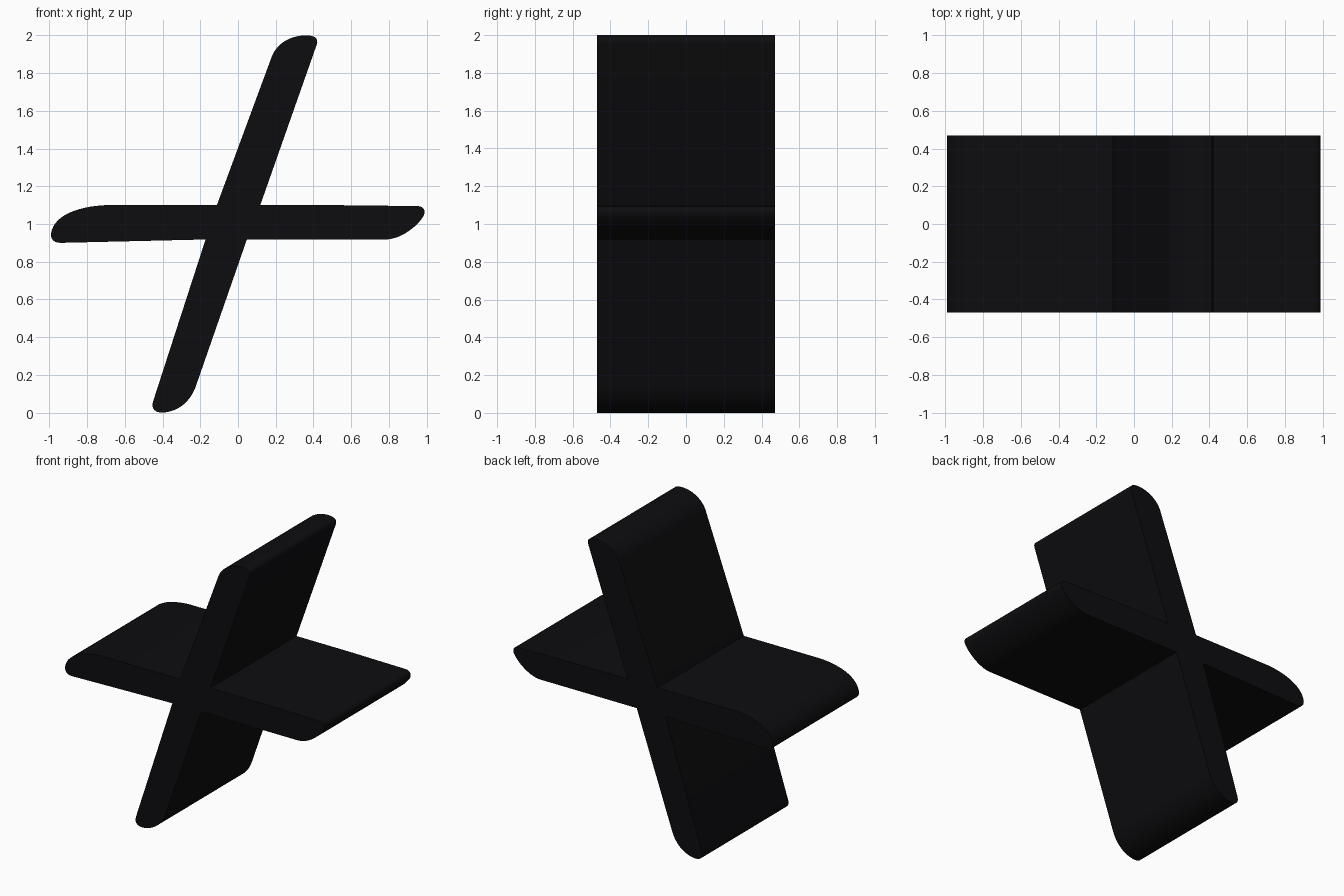
import bpy, bmesh, math
from mathutils import Vector
from mathutils.geometry import interpolate_bezier

if "Cube" in bpy.data.objects:
    bpy.data.objects.remove(bpy.data.objects["Cube"])

HALF_DEPTH = 0.47


def rounded_tip(start, c1, c2, mid, c3, c4, end):
    """Broad curve from start to mid, then a tight rounded corner to end."""
    p = [Vector((x, 0, z)) for x, z in (start, c1, c2, mid, c3, c4, end)]
    return interpolate_bezier(*p[:4], 14)[:-1] + interpolate_bezier(*p[3:], 8)


def corner(x, z):
    return [Vector((x, 0, z))]


# Four rounded arm tips
top_tip = rounded_tip((.18, 1.89), (.21, 1.965), (.29, 2.0), (.36, 2.0),
                      (.405, 2.0), (.43, 1.985), (.417, 1.95))
right_tip = rounded_tip((.79, .918), (.88, .925), (.96, 1.0), (.985, 1.045),
                        (.998, 1.075), (.98, 1.095), (.95, 1.095))
bottom_tip = rounded_tip((-.22, .15), (-.25, .055), (-.32, .005), (-.40, 0),
                         (-.44, 0), (-.462, .02), (-.45, .06))
left_tip = rounded_tip((-.70, 1.10), (-.82, 1.095), (-.96, 1.06), (-.988, .965),
                       (-1.0, .925), (-.98, .90), (-.94, .90))

# Clockwise outline of the leaning cross, with the four inner corners
outline = (top_tip + corner(.118, 1.10) + corner(.51, 1.10) + right_tip[::-1]
           + corner(.047, .918) + bottom_tip + corner(-.172, .918)
           + left_tip[::-1] + corner(-.112, 1.10))

# Extrude the outline through the depth
bm = bmesh.new()
face = bm.faces.new([bm.verts.new((p.x, -HALF_DEPTH, p.z)) for p in outline])
result = bmesh.ops.extrude_face_region(bm, geom=[face], use_keep_orig=True)
back = [g for g in result["geom"] if isinstance(g, bmesh.types.BMVert)]
bmesh.ops.translate(bm, verts=back, vec=(0, 2 * HALF_DEPTH, 0))
bmesh.ops.recalc_face_normals(bm, faces=bm.faces)
mesh = bpy.data.meshes.new("crossed_slabs")
bm.to_mesh(mesh)
bm.free()

slabs = bpy.data.objects.new("crossed_slabs", mesh)
bpy.context.collection.objects.link(slabs)
black = bpy.data.materials.new("black")
black.diffuse_color = (.004, .004, .005, 1)
black.use_nodes = True
black.node_tree.nodes["Principled BSDF"].inputs["Base Color"].default_value = black.diffuse_color
mesh.materials.append(black)

bpy.context.view_layer.objects.active = slabs
slabs.select_set(True)
bpy.ops.object.shade_smooth_by_angle(angle=math.radians(30))
